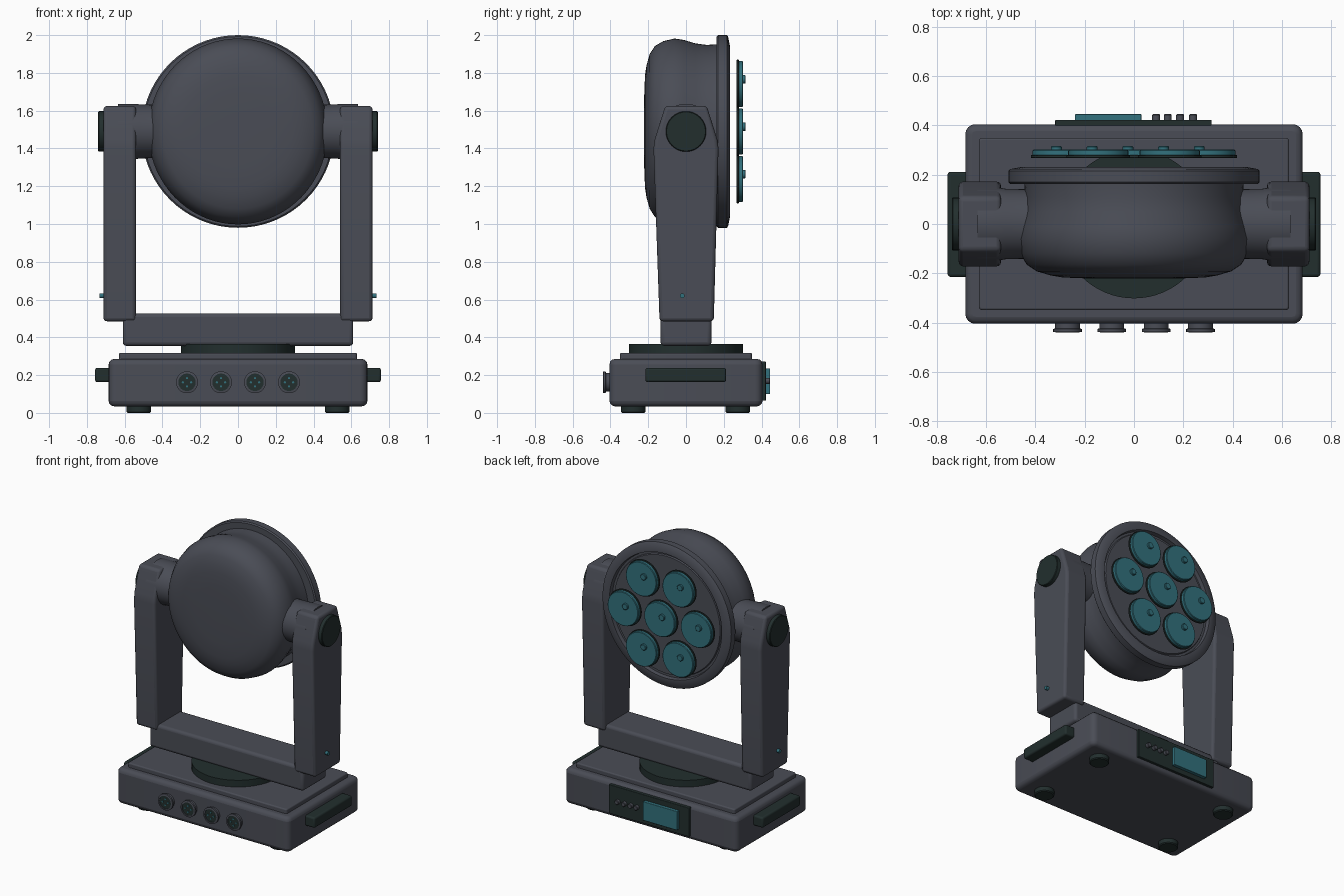
import bpy, bmesh, math
from mathutils import Matrix, Vector

if "Cube" in bpy.data.objects:
    bpy.data.objects.remove(bpy.data.objects["Cube"])


def material(name, rgb):
    m = bpy.data.materials.new(name)
    m.diffuse_color = (*rgb, 1)
    m.use_nodes = True
    m.node_tree.nodes["Principled BSDF"].inputs["Base Color"].default_value = m.diffuse_color
    return m


GREY = material("charcoal grey", (0.068, 0.073, 0.092))
DARK = material("dark green black", (0.016, 0.028, 0.027))
TEAL = material("teal glass", (0.032, 0.165, 0.205))
AXES = {
    'X': Matrix.Rotation(math.pi / 2, 4, 'Y'),
    'Y': Matrix.Rotation(-math.pi / 2, 4, 'X'),
    'Z': Matrix.Identity(4),
    '-X': Matrix.Rotation(-math.pi / 2, 4, 'Y'),
    '-Y': Matrix.Rotation(math.pi / 2, 4, 'X'),
}


def finish(name, bm, mat, bevel=0.0, segments=3):
    bmesh.ops.recalc_face_normals(bm, faces=bm.faces)
    me = bpy.data.meshes.new(name)
    bm.to_mesh(me)
    bm.free()
    ob = bpy.data.objects.new(name, me)
    bpy.context.collection.objects.link(ob)
    me.materials.append(mat)
    if bevel:
        mod = ob.modifiers.new("soft edges", 'BEVEL')
        mod.width, mod.segments = bevel, segments
        mod.limit_method = 'ANGLE'
        mod.angle_limit = math.radians(25)
    bpy.ops.object.select_all(action='DESELECT')
    ob.select_set(True)
    bpy.context.view_layer.objects.active = ob
    bpy.ops.object.shade_smooth_by_angle(angle=math.radians(35))
    return ob


def box(name, x, y, z, mat, bevel=0.0, upright=0.0):
    """Box from (min, max) ranges; upright rounds the four vertical corners."""
    bm = bmesh.new()
    bmesh.ops.create_cube(bm, size=1)
    for v in bm.verts:
        v.co = Vector([(r[0] + r[1]) / 2 + c * (r[1] - r[0]) for c, r in zip(v.co, (x, y, z))])
    if upright:
        edges = [e for e in bm.edges if abs(e.verts[0].co.z - e.verts[1].co.z) > 0.01]
        bmesh.ops.bevel(bm, geom=edges, offset=upright, segments=4, profile=0.5, affect='EDGES')
    return finish(name, bm, mat, bevel)


def lathe(name, profile, axis, centre, mat, n=48):
    """Revolve (radius, height) points about an axis and close both ends."""
    bm = bmesh.new()
    place = Matrix.Translation(centre) @ AXES[axis]
    rings = []
    for r, h in profile:
        rings.append([bm.verts.new(place @ Vector((r * math.cos(2 * math.pi * i / n),
                                                   r * math.sin(2 * math.pi * i / n), h)))
                      for i in range(n)])
    for a, b in zip(rings, rings[1:]):
        for i in range(n):
            bm.faces.new((a[i], a[(i + 1) % n], b[(i + 1) % n], b[i]))
    bm.faces.new(rings[0])
    bm.faces.new(rings[-1])
    return finish(name, bm, mat)


def disc(name, r, h, axis, centre, mat, n=32, edge=0.0):
    profile = [(r - edge, 0), (r, edge), (r, h - edge), (r - edge, h)] if edge else [(r, 0), (r, h)]
    return lathe(name, profile, axis, centre, mat, n)


# Base with stepped lid, feet and turntable
box("base", (-0.685, 0.685), (-0.405, 0.405), (0.035, 0.285), GREY, 0.028, 0.04)
box("base_lid", (-0.63, 0.63), (-0.35, 0.35), (0.27, 0.317), GREY, 0.008, 0.015)
for x in (-0.525, 0.525):
    for y in (-0.28, 0.275):
        disc("foot", 0.065, 0.045, 'Z', (x, y, 0), DARK, edge=0.006)
disc("turntable", 0.302, 0.055, 'Z', (0, 0, 0.31), DARK, 64)

# Front sockets with pins
for x in (-0.27, -0.09, 0.09, 0.27):
    lathe("socket_ring", [(0.05, 0), (0.05, 0.022), (0.058, 0.024), (0.058, 0.036),
                          (0.046, 0.038), (0.046, 0.03)],
          '-Y', (x, -0.402, 0.162), GREY, 32)
    disc("socket_face", 0.0465, 0.006, '-Y', (x, -0.43, 0.162), DARK)
    for k in range(4):
        a = math.pi / 2 * k
        disc("socket_pin", 0.006, 0.004, '-Y',
             (x + 0.022 * math.cos(a), -0.435, 0.162 + 0.022 * math.sin(a)), TEAL, 10)

# Rear control panel
box("control_panel", (-0.32, 0.315), (0.395, 0.423), (0.065, 0.272), DARK, 0.004)
box("screen", (-0.24, 0.03), (0.42, 0.446), (0.1, 0.235), TEAL, 0.003)
for x in (0.09, 0.137, 0.187, 0.24):
    disc("button", 0.016, 0.026, 'Y', (x, 0.42, 0.17), GREY, 20, 0.003)

# Yoke crossbar
box("yoke_crossbar", (-0.61, 0.61), (-0.135, 0.135), (0.355, 0.527), GREY, 0.02)

ARM = [(-0.14, 0.485), (0.147, 0.485), (0.172, 1.4), (0.165, 1.45), (0.11, 1.625),
       (-0.11, 1.625), (-0.165, 1.45), (-0.172, 1.4)]
for s, axis in ((1, 'X'), (-1, '-X')):
    # Yoke arm from its side profile
    bm = bmesh.new()
    a = [bm.verts.new((s * 0.54, y, z)) for y, z in ARM]
    b = [bm.verts.new((s * 0.712, y, z)) for y, z in ARM]
    bm.faces.new(a)
    bm.faces.new(b)
    for i in range(len(ARM)):
        j = (i + 1) % len(ARM)
        bm.faces.new((a[i], a[j], b[j], b[i]))
    finish("yoke_arm", bm, GREY, 0.018)
    # Tilt pivot, outer cap, indicator and carrying handle
    lathe("tilt_pivot", [(0.14, 0.40), (0.143, 0.52), (0.146, 0.54), (0.146, 0.635)],
          axis, (0, 0, 1.49), GREY)
    disc("pivot_cap", 0.107, 0.045, axis, (s * 0.695, 0, 1.49), DARK, 40, 0.004)
    disc("indicator", 0.013, 0.03, axis, (s * 0.703, -0.02, 0.62), TEAL, 16)
    box("handle", sorted((s * 0.67, s * 0.757)), (-0.215, 0.212), (0.163, 0.238), DARK, 0.012)

# Rounded lamp housing
housing = lathe("head_housing", [(0.06, -0.222), (0.2, -0.221), (0.3, -0.217), (0.35, -0.209),
                                 (0.41, -0.192), (0.452, -0.165), (0.478, -0.12), (0.492, -0.06),
                                 (0.484, -0.01), (0.466, 0.05), (0.458, 0.11), (0.462, 0.17)],
                'Y', (0, 0, 1.49), GREY, 72)
housing.scale.x = 0.965
# Front rim with recessed lens plate
lathe("head_rim", [(0.44, 0.162), (0.502, 0.162), (0.51, 0.17), (0.51, 0.216), (0.502, 0.223),
                   (0.455, 0.232), (0.445, 0.232), (0.44, 0.205), (0.425, 0.205), (0.42, 0.215)],
      'Y', (0, 0, 1.49), GREY, 72)

# Seven lenses: one central, six around it
spots = [(0, 0)] + [(0.29 * math.cos(k * math.pi / 3), 0.29 * math.sin(k * math.pi / 3))
                    for k in range(6)]
for x, z in spots:
    disc("lens_ring", 0.129, 0.012, 'Y', (x, 0.268, 1.49 + z), DARK, 40, 0.002)
    disc("lens", 0.122, 0.026, 'Y', (x, 0.276, 1.49 + z), TEAL, 40, 0.004)
    disc("lens_nub", 0.022, 0.018, 'Y', (x - 0.025, 0.298, 1.515 + z), TEAL, 16, 0.003)
